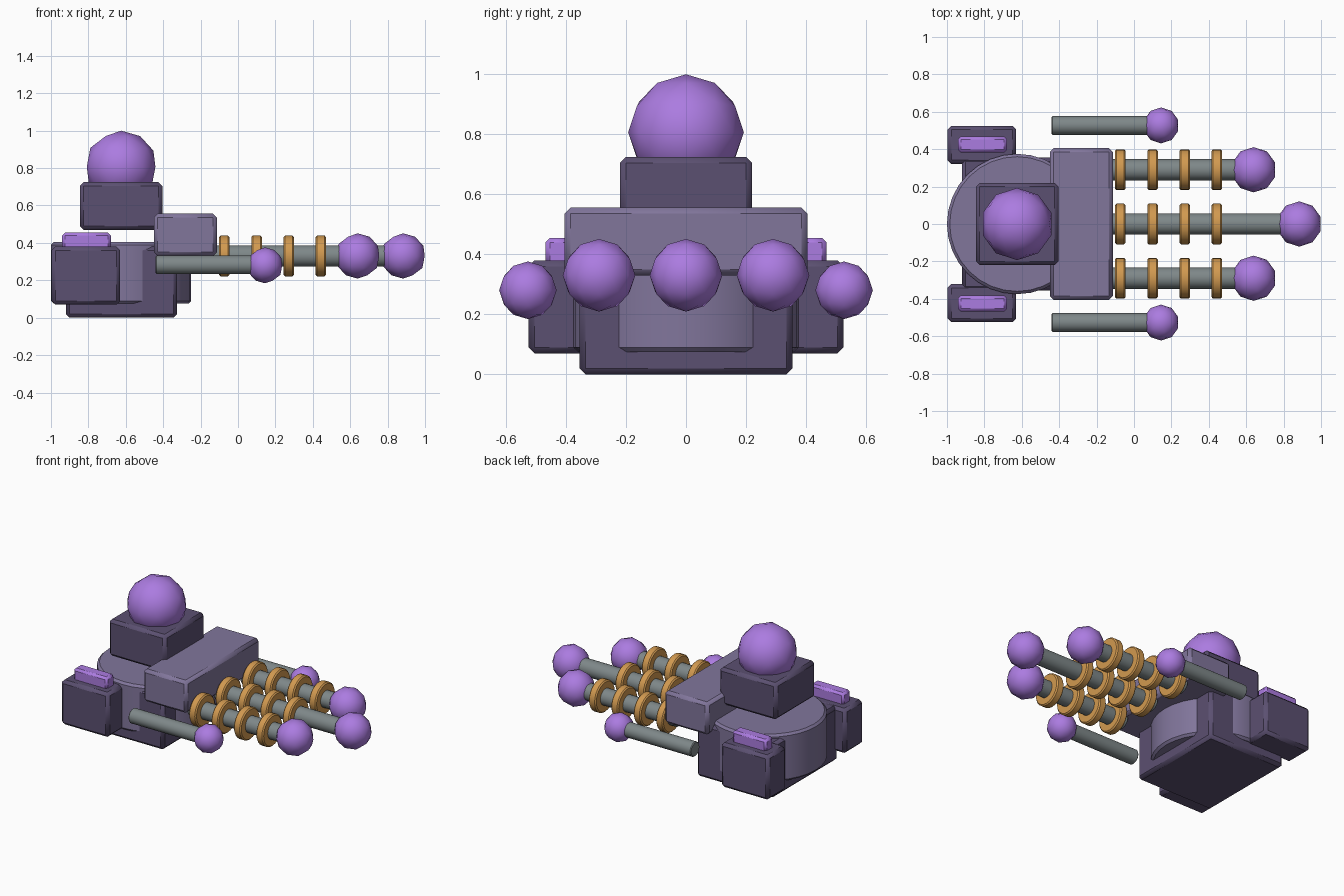
import bpy
import math

default = bpy.data.objects.get("Cube")
if default:
    bpy.data.objects.remove(default, do_unlink=True)


def material(name, colour):
    mat = bpy.data.materials.new(name)
    mat.use_nodes = True
    mat.diffuse_color = (*colour, 1)
    mat.node_tree.nodes["Principled BSDF"].inputs["Base Color"].default_value = (*colour, 1)
    return mat


DARK = material("dark purple", (0.105, 0.08, 0.165))
LIGHT = material("greyish purple", (0.22, 0.18, 0.33))
BRIGHT = material("bright purple", (0.41, 0.2, 0.75))
STEEL = material("steel grey", (0.21, 0.245, 0.25))
GOLD = material("gold", (0.64, 0.32, 0.08))


def finish(name, mat, bevel=0):
    """Name, colour, chamfer and shade the active object."""
    obj = bpy.context.object
    obj.name = name
    obj.data.materials.append(mat)
    if bevel:
        mod = obj.modifiers.new("chamfer", 'BEVEL')
        mod.width = bevel
        mod.segments = 1
        mod.limit_method = 'ANGLE'
        mod.angle_limit = math.radians(40)
    bpy.ops.object.shade_smooth_by_angle(angle=math.radians(30))
    return obj


def box(name, mat, xs, ys, zs, bevel=0.02):
    spans = (xs, ys, zs)
    bpy.ops.mesh.primitive_cube_add(size=1, location=[(a + b) / 2 for a, b in spans])
    bpy.context.object.scale = [b - a for a, b in spans]
    bpy.ops.object.transform_apply(location=False, rotation=False, scale=True)
    return finish(name, mat, bevel)


def ball(name, radius, location):
    bpy.ops.mesh.primitive_ico_sphere_add(subdivisions=2, radius=radius, location=location)
    return finish(name, BRIGHT)


def rod(name, mat, radius, x0, x1, y, z, bevel, sides=24):
    """Cylinder lying along x."""
    bpy.ops.mesh.primitive_cylinder_add(
        vertices=sides, radius=radius, depth=x1 - x0,
        location=((x0 + x1) / 2, y, z), rotation=(0, math.pi / 2, 0))
    return finish(name, mat, bevel)


# Base block and the round drum set into it
box("base_block", DARK, (-0.92, -0.325), (-0.355, 0.355), (0, 0.38))
bpy.ops.mesh.primitive_cylinder_add(vertices=32, radius=0.375, depth=0.33,
                                    location=(-0.625, 0, 0.24))
finish("drum", LIGHT, 0.015)

# Raised turret with its dome ball
box("turret_block", DARK, (-0.845, -0.405), (-0.22, 0.22), (0.47, 0.725))
ball("turret_ball", 0.193, (-0.625, 0, 0.807))

# Cross block that carries the three long rods
box("cross_block", LIGHT, (-0.45, -0.113), (-0.405, 0.405), (0.33, 0.556))

# Ringed rods with ball ends
ROD_Z = 0.33
for label, y, tip in (("right", -0.29, 0.64), ("middle", 0, 0.883), ("left", 0.29, 0.64)):
    rod(label + "_long_rod", STEEL, 0.057, -0.15, tip, y, ROD_Z, 0.005)
    ball(label + "_long_rod_ball", 0.121, (tip, y, ROD_Z))
    for i in range(4):
        x = -0.073 + 0.172 * i
        rod(f"{label}_ring_{i + 1}", GOLD, 0.109, x - 0.028, x + 0.028, y, ROD_Z, 0.008)

# Side pods, their top lights, and the short side rods
for label, side in (("left", 1), ("right", -1)):
    box(label + "_pod", DARK, (-0.997, -0.63),
        sorted((side * 0.322, side * 0.525)), (0.07, 0.38))
    box(label + "_pod_light", BRIGHT, (-0.94, -0.68),
        sorted((side * 0.382, side * 0.468)), (0.36, 0.455), 0.015)
    rod(label + "_short_rod", STEEL, 0.05, -0.44, 0.145, side * 0.527, 0.283, 0.005)
    ball(label + "_short_rod_ball", 0.096, (0.145, side * 0.527, 0.28))
